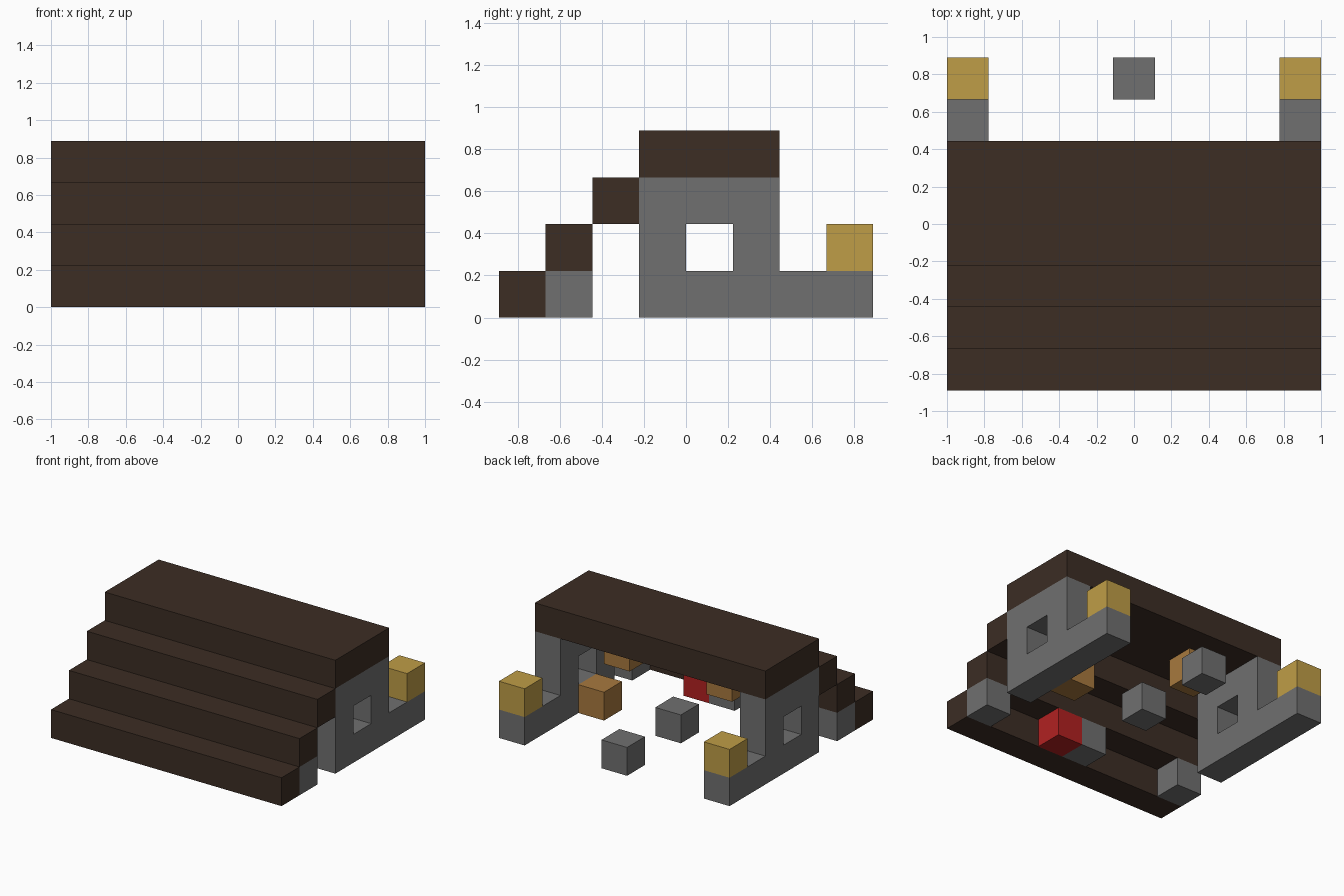
import bpy
import bmesh
from mathutils import Matrix, Vector

cube = bpy.data.objects.get("Cube")
if cube:
    bpy.data.objects.remove(cube, do_unlink=True)

U = 2 / 9  # block size


def material(name, rgb):
    """Flat material from 0-255 display values."""
    lin = [((c / 255 + 0.055) / 1.055) ** 2.4 for c in rgb] + [1]
    mat = bpy.data.materials.new(name)
    mat.use_nodes = True
    mat.diffuse_color = lin
    mat.node_tree.nodes["Principled BSDF"].inputs["Base Color"].default_value = lin
    return mat


brown = material("dark wood", (60, 45, 36))
grey = material("stone grey", (112, 112, 112))
gold = material("gold", (191, 157, 71))
tan = material("orange tan", (168, 121, 62))
red = material("red", (178, 33, 33))


def add(name, bm, mat):
    mesh = bpy.data.meshes.new(name)
    bm.to_mesh(mesh)
    bm.free()
    mesh.materials.append(mat)
    obj = bpy.data.objects.new(name, mesh)
    bpy.context.collection.objects.link(obj)
    return obj


def block(name, mat, i, j, k, nx=1, ny=1):
    """Box centred on column i, starting at row j and layer k, in block units."""
    bm = bmesh.new()
    centre = Vector((i, j + ny / 2 - 4, k + 0.5)) * U
    bmesh.ops.create_cube(bm, size=U, matrix=Matrix.Translation(centre)
                          @ Matrix.Diagonal((nx, ny, 1, 1)))
    return add(name, bm, mat)


def side_wall(name, i):
    """Sheet of squares with a window left out, thickened to one block."""
    bm = bmesh.new()
    for k, rows in enumerate(((3, 4, 5, 6, 7), (3, 5), (3, 4, 5))):
        for j in rows:
            corners = ((j, k), (j + 1, k), (j + 1, k + 1), (j, k + 1))
            bm.faces.new([bm.verts.new((i * U, (y - 4) * U, z * U)) for y, z in corners])
    bmesh.ops.remove_doubles(bm, verts=bm.verts, dist=0.001)
    wall = add(name, bm, grey)
    thick = wall.modifiers.new("thickness", "SOLIDIFY")
    thick.thickness = U
    thick.offset = 0


# Stepped front and roof slab
for step, label in enumerate(("lower", "middle", "upper")):
    block(label + "_step", brown, 0, step, step, nx=9)
block("roof_slab", brown, 0, 3, 3, nx=9, ny=3)

# Paired parts on both sides
for side, s in (("left", 1), ("right", -1)):
    side_wall(side + "_wall", 4 * s)
    block(side + "_wall_cap", gold, 4 * s, 7, 1)
    block(side + "_step_support", grey, 4 * s, 1, 0)
    block(side + "_ceiling_block", tan, 2 * s, 4, 2)

# Blocks on the floor
block("middle_step_support", grey, 0, 1, 0)
block("centre_floor_block", grey, 0, 4, 0)
block("back_floor_block", grey, 0, 7, 0)
block("red_floor_block", red, 1, 1, 0)
block("tan_floor_block", tan, 3, 4, 0)
